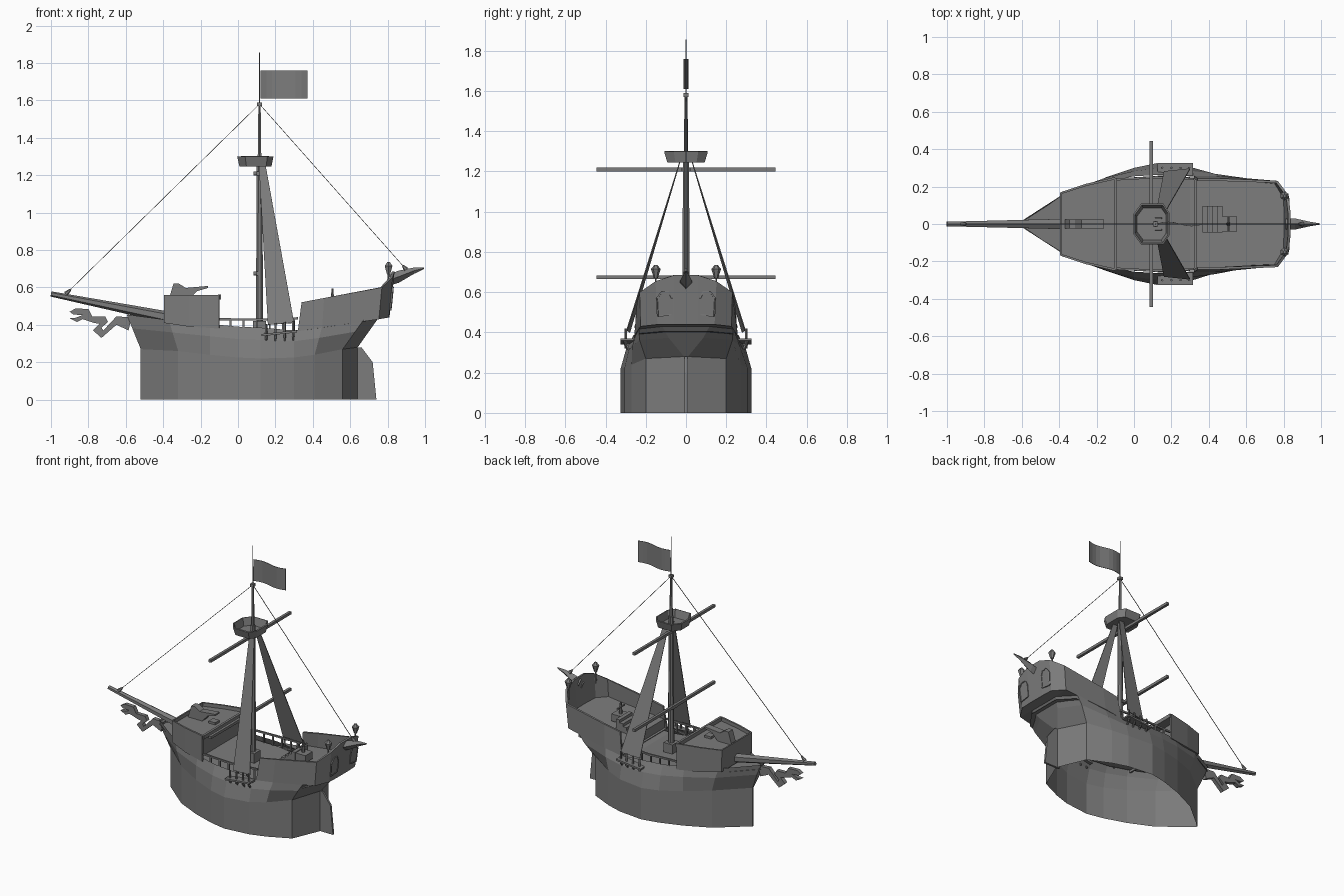
import bpy, bmesh, math
from mathutils import Vector

if "Cube" in bpy.data.objects:
    bpy.data.objects.remove(bpy.data.objects["Cube"], do_unlink=True)

grey = bpy.data.materials.new("weathered grey")
grey.use_nodes = True
colour = (0.2, 0.2, 0.2, 1)
grey.diffuse_color = colour
grey.node_tree.nodes["Principled BSDF"].inputs["Base Color"].default_value = colour


def build(name, verts, faces, thick=0):
    me = bpy.data.meshes.new(name)
    me.from_pydata([tuple(v) for v in verts], [], faces)
    bm = bmesh.new()
    bm.from_mesh(me)
    bmesh.ops.recalc_face_normals(bm, faces=bm.faces)
    bm.to_mesh(me)
    bm.free()
    ob = bpy.data.objects.new(name, me)
    bpy.context.collection.objects.link(ob)
    me.materials.append(grey)
    if thick:
        mod = ob.modifiers.new("thickness", "SOLIDIFY")
        mod.thickness, mod.offset = thick, 0
    return ob


def loft(name, rows, closed=False, thick=0):
    """Skin a surface through rows of points."""
    n = len(rows[0])
    faces = []
    for r in range(len(rows) - 1):
        for i in range(n if closed else n - 1):
            j = (i + 1) % n
            faces.append((r * n + i, r * n + j, (r + 1) * n + j, (r + 1) * n + i))
    return build(name, [p for row in rows for p in row], faces, thick)


def floor(name, stations):
    """Planked surface spanning both sides at each station."""
    return loft(name, [[(x, -y, z), (x, y, z)] for x, y, z in stations])


def around(half):
    """Path down one side and back up the other."""
    return half + [(x, -y, z) for x, y, z in reversed(half)]


def prism(name, outline, half, y=0):
    n = len(outline)
    verts = [(x, y + s * half, z) for s in (-1, 1) for x, z in outline]
    faces = [tuple(range(n)), tuple(range(2 * n - 1, n - 1, -1))]
    faces += [(i, (i + 1) % n, n + (i + 1) % n, n + i) for i in range(n)]
    return build(name, verts, faces)


def beam(name, a, b, r1, r2=None, sides=6):
    a, b = Vector(a), Vector(b)
    r2 = r1 if r2 is None else r2
    q = (b - a).to_track_quat("Z", "Y")
    verts = []
    for c, r in ((a, r1), (b, r2)):
        for i in range(sides):
            t = 2 * math.pi * (i + 0.5) / sides
            verts.append(c + q @ Vector((r * math.cos(t), r * math.sin(t), 0)))
    faces = [(i, (i + 1) % sides, sides + (i + 1) % sides, sides + i) for i in range(sides)]
    faces += [tuple(range(sides)), tuple(range(2 * sides - 1, sides - 1, -1))]
    return build(name, verts, faces)


def box(name, c, size):
    x, y, z = c
    sx, sy, sz = (s / 2 for s in size)
    return prism(name, [(x - sx, z - sz), (x + sx, z - sz), (x + sx, z + sz), (x - sx, z + sz)], sy, y)


# Hull, open underneath: lower x, width, knuckle height, upper x, width, height
ribs = [(-.52, .005, .27, -.595, .02, .455), (-.32, .17, .26, -.37, .165, .425),
        (-.15, .25, .24, -.15, .23, .405), (.0, .3, .225, .0, .255, .39),
        (.12, .325, .22, .12, .262, .385), (.3, .305, .225, .3, .255, .37),
        (.41, .27, .24, .45, .25, .39), (.56, .2, .27, .67, .235, .425),
        (.64, .01, .28, .75, .12, .435)]
lower = [(x, w, 0) for x, w, k, u, v, t in ribs]
knuckle = [(x, w, k) for x, w, k, u, v, t in ribs]
shoulder = [(x * .4 + u * .6, w * .4 + v * .6 + .01, k * .4 + t * .6) for x, w, k, u, v, t in ribs]
upper = [(u, v, t) for x, w, k, u, v, t in ribs]
loft("hull", [around(r) for r in (lower, knuckle, shoulder, upper)], closed=True)
floor("main_deck", [(u, v * .98, t - .03) for u, v, t in upper])
prism("rudder", [(.62, 0), (.74, 0), (.72, .2), (.66, .28), (.62, .28)], .007)

# Forecastle with recessed rear bulkhead
fore_low = [(-.1, .245, .38), (-.26, .208, .39), (-.39, .165, .41)]
fore_top = [(x, y, .56) for x, y, z in fore_low]
loft("forecastle_walls", [around(fore_low), around(fore_top)], thick=.012)
floor("forecastle_deck", [(x, y, .535) for x, y, z in fore_low])
loft("forecastle_bulkhead", [[(-.16, -.23, z), (-.16, .23, z)] for z in (.36, .535)], thick=.01)
box("forecastle_rail", (-.1, 0, .548), (.016, .49, .026))
prism("deck_gun", [(-.37, .535), (-.345, .62), (-.315, .62), (-.28, .597), (-.16, .608),
                   (-.16, .597), (-.22, .58), (-.26, .535)], .024)
box("fore_hatch", (-.185, 0, .54), (.05, .05, .02))

# Aftercastle
aft_low = [(.32, .25, .365), (.45, .25, .385), (.75, .22, .43), (.8, .14, .44), (.803, .06, .44)]
aft_top = [(.34, .237, .52), (.46, .237, .543), (.765, .225, .6), (.82, .15, .655), (.83, .06, .685)]
loft("aftercastle_walls", [around(aft_low), around(aft_top)], thick=.014)
floor("aftercastle_underside", aft_low)
floor("aftercastle_deck", [(.34, .235, .43), (.55, .233, .455), (.76, .22, .485), (.81, .14, .495)])
loft("aftercastle_bulkhead", [[(.34, -.24, z), (.34, .24, z)] for z in (.35, .43)], thick=.01)
for i in range(4):
    box("stair_step", (.38 + .027 * i, .025, .445 + .01 * i), (.027, .14, .03 + .02 * i))
box("helm_base", (.51, 0, .49), (.08, .08, .05))
beam("helm_post", (.505, 0, .5), (.505, 0, .595), .012, .006)
beam("helm_bar", (.505, -.04, .56), (.505, .04, .56), .006)

# Stern windows, lanterns and horn ornament
for s in (-1, 1):
    pane = [(.07, .49), (.14, .48), (.145, .57), (.12, .602), (.085, .602), (.07, .57)]
    verts = [(.808 + (z - .44) * .105, s * y, z) for y, z in pane]
    build("stern_window", verts, [tuple(range(6))], .009)
    for (ya, za), (yb, zb) in zip(pane, pane[1:] + pane[:1]):
        beam("window_frame", (.812 + (za - .44) * .105, s * ya, za),
             (.812 + (zb - .44) * .105, s * yb, zb), .005, sides=4)
    beam("lantern_post", (.8, s * .15, .59), (.805, s * .15, .68), .005)
    beam("lantern_body", (.805, s * .15, .67), (.805, s * .15, .715), .01, .024)
    beam("lantern_cap", (.805, s * .15, .715), (.805, s * .15, .735), .024, .008)
horn = [(.81, .03, .61, .67), (.86, .03, .625, .69), (.94, .012, .672, .706), (.995, .003, .698, .707)]
loft("stern_horn", [[(x, 0, lo), (x, w, (lo + hi) / 2), (x, 0, hi), (x, -w, (lo + hi) / 2)]
                    for x, w, lo, hi in horn], closed=True)

# Bowsprit and beast figurehead
beam("bowsprit", (-.36, 0, .437), (-1, 0, .565), .032, .014)
prism("figurehead", [(-.57, .44), (-.585, .37), (-.65, .4), (-.73, .33), (-.775, .37), (-.74, .405),
                     (-.77, .41), (-.83, .43), (-.86, .415), (-.9, .435), (-.87, .437), (-.83, .452),
                     (-.88, .455), (-.9, .47), (-.87, .487), (-.8, .485), (-.78, .445), (-.71, .445),
                     (-.695, .415), (-.73, .385), (-.72, .37), (-.65, .445)], .014)

# Mast, yards and topmast
mx = .115
beam("mast", (mx, 0, .35), (mx, 0, 1.3), .021, .016, 8)
beam("topmast", (mx, 0, 1.3), (mx, 0, 1.58), .011, .007)
beam("flagpole", (mx, 0, 1.58), (mx, 0, 1.855), .003, .002)
box("mast_cap", (mx, 0, 1.58), (.026, .026, .018))
box("mast_foot", (mx, 0, .385), (.07, .07, .07))
for z in (1.21, .675):
    beam("yard", (.093, -.445, z), (.093, .445, z), .013, sides=4)
    box("yard_clamp", (.1, 0, z), (.035, .05, .022))

# Crow's nest, a faceted cup
half = [(.085, .06), (.055, .105), (-.06, .105), (-.1, .05)]
cup = [(mx - .015 + x, y, 1.3) for x, y in half]
base = [(mx - .015 + x * .88, y * .85, 1.247) for x, y in half]
loft("nest_walls", [around(base), around(cup)], closed=True, thick=.009)
floor("nest_floor", base)

# Rippling flag
wave = [(mx + .005 + .25 * i / 8, .011 * math.sin(i * math.pi / 4)) for i in range(9)]
loft("flag", [[(x, y, z) for x, y in wave] for z in (1.61, 1.76)], thick=.003)

# Stays with end knots
for end in ((-.92, 0, .565), (.9, 0, .695)):
    top = Vector((mx, 0, 1.58))
    beam("stay", top, end, .0022, sides=4)
    beam("stay_knot", Vector(end).lerp(top, .025), end, .005, .014)

# Shrouds, channels and waist railings on both sides
for s in (-1, 1):
    loft("shroud", [[(.16, s * .28, .4), (.3, s * .295, .41)],
                    [(.112, s * .03, 1.25), (.148, s * .03, 1.25)]], thick=.005)
    loft("channel", [[(.125, s * y, .345), (.315, s * y, .365)] for y in (.26, .325)], thick=.012)
    for x in (.15, .2, .25, .295):
        z = .35 + (x - .15) * .1
        beam("deadeye", (x, s * .3, z - .03), (x, s * .3, z + .055), .007, sides=5)
        beam("channel_brace", (x, s * .31, z), (x, s * .285, z - .045), .006, sides=4)
    rail = [(-.1, s * .238, .43), (.12, s * .25, .428), (.32, s * .24, .435)]
    for a, b in zip(rail, rail[1:]):
        beam("waist_rail", a, b, .008, sides=4)
    for x in (-.04, .03, .1, .17, .24, .3):
        beam("rail_post", (x, s * .245, .36), (x, s * .245, .43), .007, sides=4)
